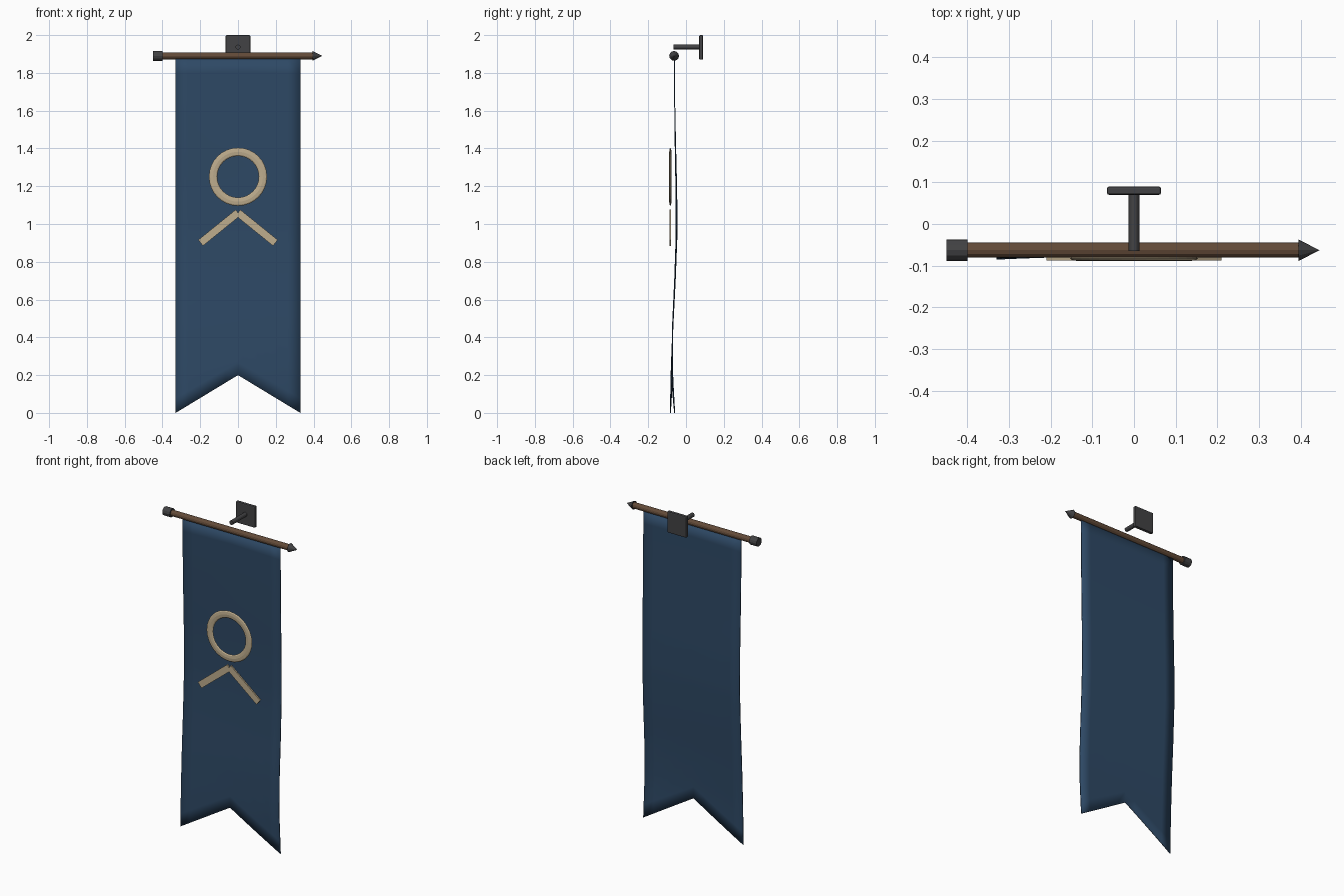
import bpy, bmesh, math
from mathutils import Matrix, Vector

if "Cube" in bpy.data.objects:
    bpy.data.objects.remove(bpy.data.objects["Cube"])


def material(name, rgb):
    m = bpy.data.materials.new(name)
    m.diffuse_color = (*rgb, 1)
    m.use_nodes = True
    m.node_tree.nodes["Principled BSDF"].inputs["Base Color"].default_value = m.diffuse_color
    return m


BLUE = material("navy cloth", (0.027, 0.066, 0.130))
WOOD = material("brown wood", (0.125, 0.070, 0.040))
IRON = material("dark iron", (0.055, 0.055, 0.058))
CREAM = material("cream trim", (0.52, 0.42, 0.27))


def make(name, bm, mat):
    bmesh.ops.recalc_face_normals(bm, faces=bm.faces)
    me = bpy.data.meshes.new(name)
    bm.to_mesh(me)
    bm.free()
    me.materials.append(mat)
    ob = bpy.data.objects.new(name, me)
    bpy.context.collection.objects.link(ob)
    return ob


def rod(name, a, b, r1, r2, mat, sides=12):
    a, b = Vector(a), Vector(b)
    bm = bmesh.new()
    rot = (b - a).to_track_quat('Z', 'Y').to_matrix().to_4x4()
    bmesh.ops.create_cone(bm, cap_ends=True, segments=sides, radius1=r1, radius2=r2,
                          depth=(b - a).length, matrix=Matrix.Translation((a + b) / 2) @ rot)
    return make(name, bm, mat)


def box(name, loc, size, mat, tilt=0, bevel=0):
    bm = bmesh.new()
    bmesh.ops.create_cube(bm, size=1, matrix=Matrix.Translation(loc)
                          @ Matrix.Rotation(tilt, 4, 'Y') @ Matrix.Diagonal((*size, 1)))
    if bevel:
        bmesh.ops.bevel(bm, geom=bm.edges[:], offset=bevel, segments=2, profile=0.5, affect='EDGES')
    return make(name, bm, mat)


# Wall bracket
box("wall_plate", (0, 0.08, 1.935), (0.13, 0.02, 0.13), IRON, bevel=0.005)
rod("bracket_arm", (0, -0.065, 1.937), (0, 0.075, 1.937), 0.013, 0.013, IRON)

# Pole with an end cap and a pointed finial
Y, Z = -0.063, 1.89
rod("pole", (-0.41, Y, Z), (0.40, Y, Z), 0.018, 0.018, WOOD)
rod("end_cap", (-0.45, Y, Z), (-0.40, Y, Z), 0.026, 0.026, IRON)
rod("finial", (0.395, Y, Z), (0.445, Y, Z), 0.026, 0.0, IRON)

# Hanging cloth: left and right depth at evenly spaced heights from top to bottom
LEFT = [-0.062, -0.060, -0.055, -0.049, -0.048, -0.057, -0.069, -0.078, -0.083]
RIGHT = [-0.062, -0.060, -0.057, -0.053, -0.052, -0.060, -0.071, -0.073, -0.060]


def sample(table, t):
    f = min(max(t, 0), 1) * (len(table) - 1)
    i = min(int(f), len(table) - 2)
    return table[i] + (table[i + 1] - table[i]) * (f - i)


COLS, ROWS, TOP, HALF = 10, 24, 1.875, 0.33
bm = bmesh.new()
grid = []
for r in range(ROWS + 1):
    row = []
    for c in range(COLS + 1):
        u = c / COLS
        x = (2 * u - 1) * HALF
        bottom = 0.2 * (1 - abs(x) / HALF)      # swallowtail notch
        z = TOP + (bottom - TOP) * r / ROWS
        t = 1 - z / TOP
        y = sample(LEFT, t) * (1 - u) + sample(RIGHT, t) * u
        row.append(bm.verts.new((x, y, z)))
    grid.append(row)
for r in range(ROWS):
    for c in range(COLS):
        bm.faces.new((grid[r][c], grid[r + 1][c], grid[r + 1][c + 1], grid[r][c + 1]))
cloth = make("banner_cloth", bm, BLUE)
mod = cloth.modifiers.new("thickness", 'SOLIDIFY')
mod.thickness = 0.005
mod.offset = 0
for p in cloth.data.polygons:
    p.use_smooth = True
bpy.context.view_layer.objects.active = cloth
cloth.select_set(True)
bpy.ops.object.shade_smooth_by_angle(angle=math.radians(30))

# Emblem ring: flattened torus
bm = bmesh.new()
N, M = 32, 8
rings = []
for i in range(N):
    a = 2 * math.pi * i / N
    loop = []
    for j in range(M):
        b = 2 * math.pi * j / M
        rad = 0.132 + 0.022 * math.cos(b)
        loop.append(bm.verts.new((rad * math.cos(a), -0.083 + 0.006 * math.sin(b),
                                  1.25 + rad * math.sin(a))))
    rings.append(loop)
for i in range(N):
    for j in range(M):
        p, q, k = rings[i], rings[(i + 1) % N], (j + 1) % M
        bm.faces.new((p[j], q[j], q[k], p[k]))
make("emblem_ring", bm, CREAM)

# Emblem chevron bars
dx, dz = 0.198, -0.16
for side, label in ((1, "right"), (-1, "left")):
    box("emblem_bar_" + label, (side * dx / 2, -0.083, 1.06 + dz / 2),
        (math.hypot(dx, dz), 0.009, 0.04), CREAM, tilt=-side * math.atan2(dz, dx))
